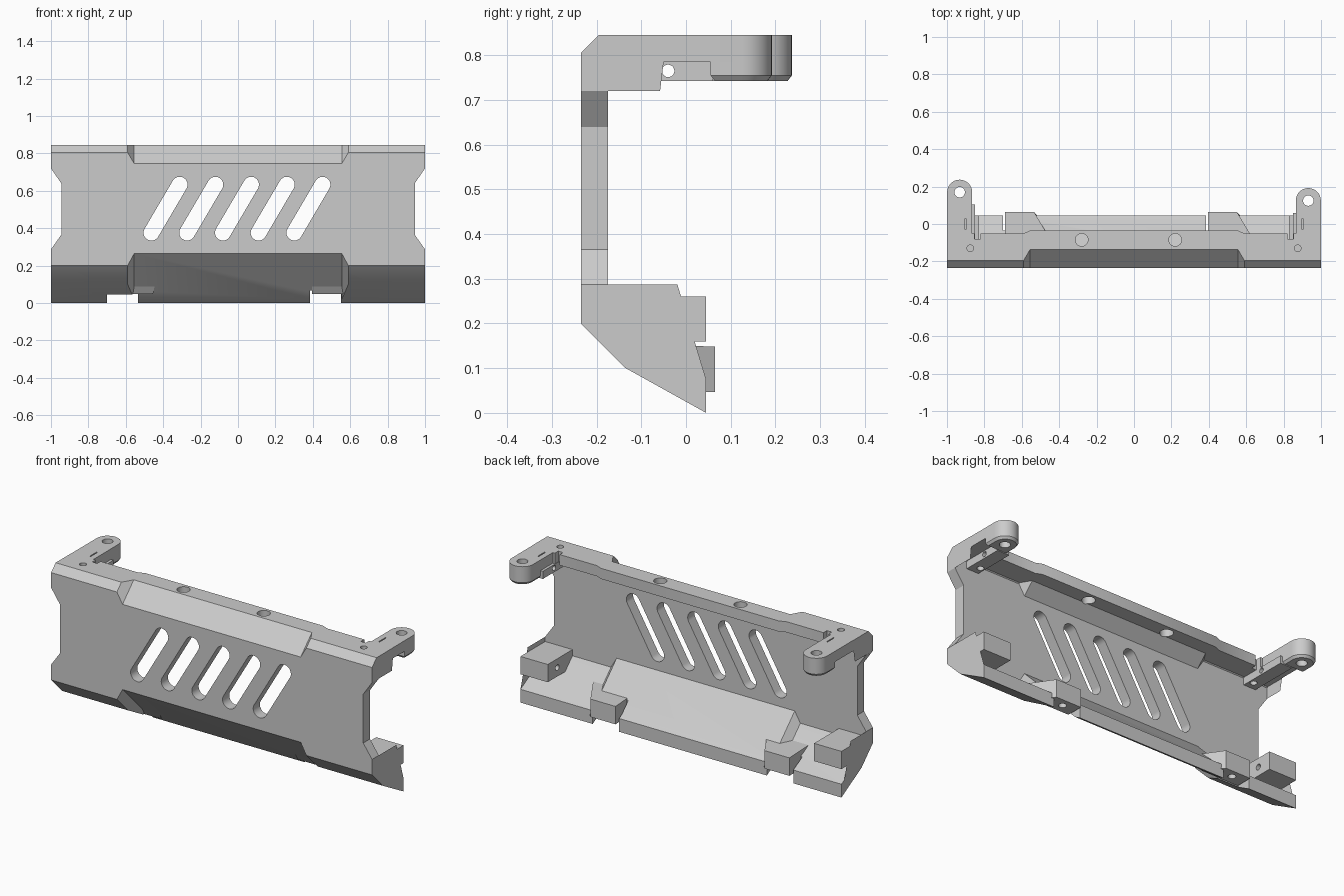
import bpy, bmesh, math
from mathutils import Vector

if "Cube" in bpy.data.objects:
    bpy.data.objects.remove(bpy.data.objects["Cube"])

grey = bpy.data.materials.new("plain grey")
grey.use_nodes = True
grey.diffuse_color = (0.6, 0.6, 0.6, 1)
grey.node_tree.nodes["Principled BSDF"].inputs["Base Color"].default_value = (0.6, 0.6, 0.6, 1)


def place(axis, a, b, t):
    """Put a 2D point at depth t along the chosen axis."""
    return {"x": (t, a, b), "y": (a, t, b), "z": (a, b, t)}[axis]


def loft(bm, rings):
    """Skin a row of equal closed rings and cap both ends."""
    loops = [[bm.verts.new(p) for p in ring] for ring in rings]
    for r, s in zip(loops, loops[1:]):
        for i in range(len(r)):
            j = (i + 1) % len(r)
            bm.faces.new((r[i], r[j], s[j], s[i]))
    bm.faces.new(loops[0][::-1])
    bm.faces.new(loops[-1])


def prism(bm, pts, axis, lo, hi):
    loft(bm, [[place(axis, a, b, t) for a, b in pts] for t in (lo, hi)])


def rect(a0, a1, b0, b1):
    return [(a0, b0), (a1, b0), (a1, b1), (a0, b1)]


def arc(cx, cy, r, start, sweep, n=16):
    return [(cx + r * math.cos(start + sweep * i / n), cy + r * math.sin(start + sweep * i / n))
            for i in range(n + 1)]


def circle(cx, cy, r, n=24):
    return arc(cx, cy, r, 0, math.tau, n)[:-1]


def slot(p, q, r):
    """Stadium outline from p to q."""
    d = Vector(q) - Vector(p)
    ang = math.atan2(d.y, d.x)
    return arc(*p, r, ang + math.pi / 2, math.pi) + arc(*q, r, ang - math.pi / 2, math.pi)


def finish(name, bm):
    """Turn the mesh outside out and link it as an object."""
    bmesh.ops.recalc_face_normals(bm, faces=bm.faces)
    if bm.calc_volume(signed=True) < 0:
        bmesh.ops.reverse_faces(bm, faces=bm.faces)
    mesh = bpy.data.meshes.new(name)
    bm.to_mesh(mesh)
    bm.free()
    mesh.materials.append(grey)
    ob = bpy.data.objects.new(name, mesh)
    bpy.context.collection.objects.link(ob)
    return ob


def carve(ob, cutter):
    """Subtract the cutter, trying a second solver if the first leaves nothing."""
    mod = ob.modifiers.new("cut", "BOOLEAN")
    mod.operation = "DIFFERENCE"
    mod.object = cutter
    result = ob.data
    for solver in ("EXACT", "MANIFOLD"):
        mod.solver = solver
        bpy.context.view_layer.update()
        deps = bpy.context.evaluated_depsgraph_get()
        mesh = bpy.data.meshes.new_from_object(ob.evaluated_get(deps))
        if len(mesh.polygons) > 0:
            result = mesh
            break
    ob.modifiers.clear()
    ob.data = result


# C-shaped shell: end section and thicker-chamfered centre section (y, z)
end = [(.045, 0), (-.135, .1), (-.235, .2), (-.235, .805), (-.195, .845), (-.05, .845),
       (-.05, .785), (-.17, .785), (-.175, .78), (-.175, .225), (-.105, .155), (.045, .075)]
mid = [(.045, 0), (.01, .02), (-.235, .265), (-.235, .745), (-.135, .845), (-.035, .845),
       (-.035, .785), (-.115, .785), (-.175, .725), (-.175, .285), (.02, .09), (.045, .075)]
bm = bmesh.new()
loft(bm, [[(x, y, z) for y, z in sec] for x, sec in
          [(-1, end), (-.59, end), (-.555, mid), (.555, mid), (.59, end), (1, end)]])
bmesh.ops.triangulate(bm, faces=bm.faces)
shell = finish("main_shell", bm)

# Openings: slanted slots, side notches, flange holes, lip gaps
bm = bmesh.new()
for i in range(5):
    x = -.463 + .191 * i
    prism(bm, slot((x, .376), (x + .151, .633), .042), "y", -.3, -.1)
for s in (-1, 1):
    prism(bm, [(s * 1.1, .28), (s * 1.005, .28), (s * .945, .365), (s * .945, .64),
               (s * 1.005, .727), (s * 1.1, .727)], "y", -.3, .3)
    prism(bm, circle(s * .875, -.13, .018), "z", .75, .9)
    prism(bm, rect(s * .822, s * .852, -.08, 0), "z", .75, .9)
for x in (-.28, .22):
    prism(bm, circle(x, -.085, .034), "z", .7, .9)
for x in (-.7, .385):
    prism(bm, rect(x, x + .165, -.036, .1), "z", -.1, .2)
cutter = finish("openings_cutter", bm)
carve(shell, cutter)
bpy.data.objects.remove(cutter)

# Upper mounting arms with rounded, deeper bosses
for s, cy, name in ((-1, .17, "right"), (1, .125, "left")):
    cx, r = s * .932, .067
    bm = bmesh.new()
    prism(bm, [(cx - r, -.05), (cx + r, -.05)] + arc(cx, cy, r, 0, math.pi), "z", .785, .845)
    arm = finish(name + "_upper_arm", bm)
    bm = bmesh.new()
    outer = [(cx - r, cy - .07), (cx + r, cy - .07)] + arc(cx, cy, r, 0, math.pi)
    inset = [(cx + (x - cx) * .85, cy + (y - cy) * .85) for x, y in outer]
    loft(bm, [[(x, y, z) for x, y in ring] for ring, z in
              ((inset, .742), (outer, .755), (outer, .785))])
    boss = finish(name + "_arm_boss", bm)
    bm = bmesh.new()
    prism(bm, circle(cx, cy, .028), "z", .7, .9)
    prism(bm, rect(s * .897, s * .903, -.03, .03), "z", .83, .9)
    hole = finish("arm_hole_cutter", bm)
    carve(arm, hole)
    carve(boss, hole)
    bpy.data.objects.remove(hole)

    # Rib under the arm
    bm = bmesh.new()
    prism(bm, rect(s * .85, s * .925, -.175, cy - .065), "z", .742, .785)
    rib = finish(name + "_arm_rib", bm)

    # Lower end block
    bm = bmesh.new()
    prism(bm, rect(-.18, .045, .16, .26), "x", s * .83, s)
    block = finish(name + "_lower_block", bm)

    # Cross holes through rib and block, and the screw bore in the rib
    bm = bmesh.new()
    prism(bm, circle(-.04, .765, .014), "x", s * .8, s * .95)
    prism(bm, circle(-.04, .21, .016), "x", s * .8, s * .95)
    prism(bm, circle(s * .875, -.13, .018), "z", .7, .9)
    hole = finish("cross_hole_cutter", bm)
    carve(rib, hole)
    carve(block, hole)
    bpy.data.objects.remove(hole)

# Wedge brackets filling the gaps in the lower lip
for x, name in ((-.69, "right"), (.395, "left")):
    wedge = [(.065, .047), (.065, .148), (-.105, .155), (-.03, .047)]
    bm = bmesh.new()
    loft(bm, [[(x, y, z) for y, z in wedge],
              [(x + .155 + .85 * min(.065 - y, .12), y, z) for y, z in wedge]])
    bracket = finish(name + "_lip_bracket", bm)
    bm = bmesh.new()
    prism(bm, circle(x + .08, .02, .02), "z", 0, .1)
    hole = finish("bracket_hole_cutter", bm)
    carve(bracket, hole)
    bpy.data.objects.remove(hole)

# Smooth round parts, keep edges sharp
bpy.ops.object.select_all(action="DESELECT")
for ob in bpy.context.collection.objects:
    if ob.type == "MESH" and ob.data.materials and ob.data.materials[0] == grey:
        ob.select_set(True)
        bpy.context.view_layer.objects.active = ob
bpy.ops.object.shade_smooth_by_angle(angle=math.radians(25))
